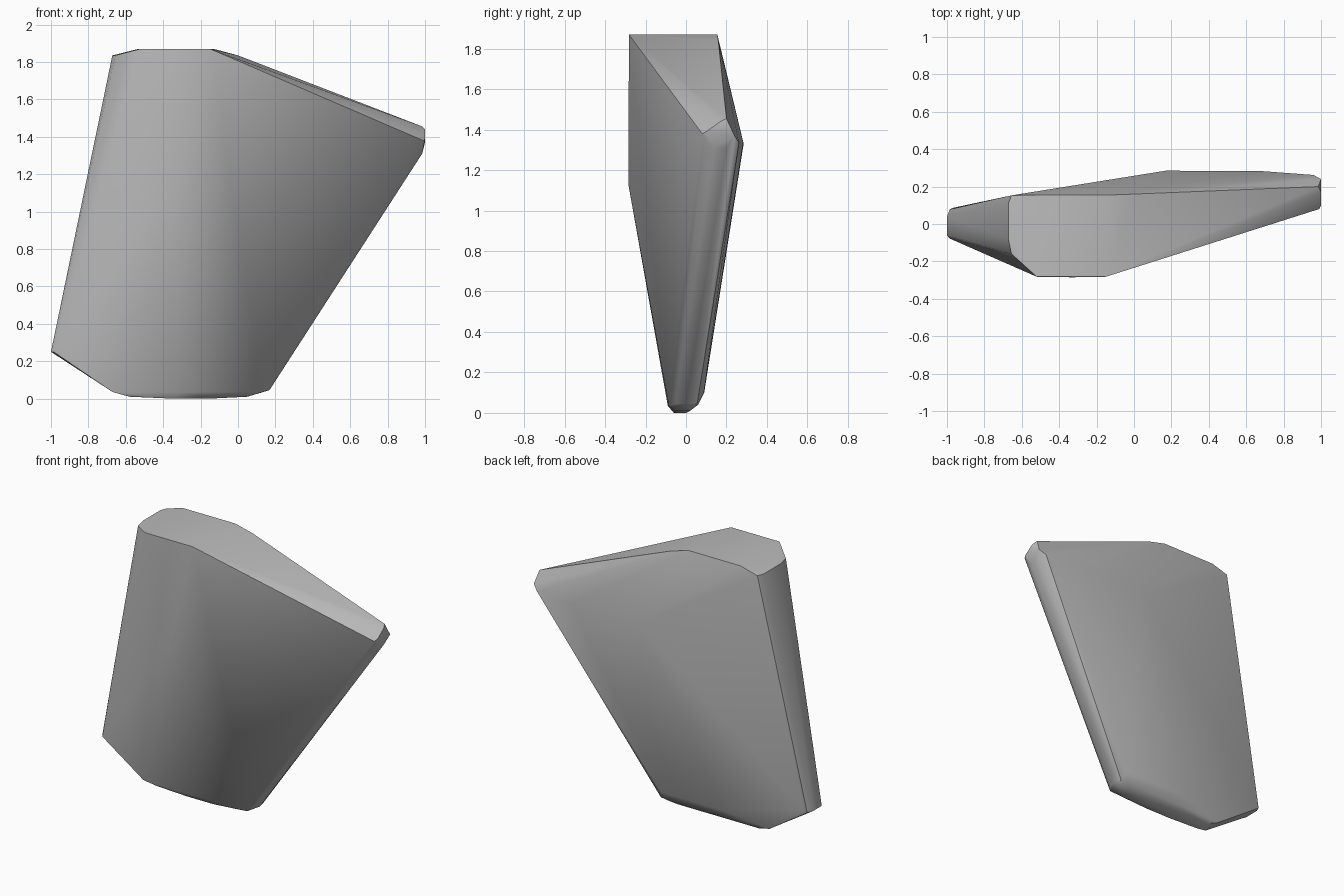
import bpy
import bmesh
import math

# Remove the default cube
default_cube = bpy.data.objects.get("Cube")
if default_cube:
    bpy.data.objects.remove(default_cube, do_unlink=True)


def make_material(name, colour):
    material = bpy.data.materials.new(name)
    material.use_nodes = True
    material.diffuse_color = colour
    for node in material.node_tree.nodes:
        if node.type == "BSDF_PRINCIPLED":
            node.inputs["Base Color"].default_value = colour
            node.inputs["Roughness"].default_value = 0.6
    return material


def hull_object(name, groups, material):
    """Wrap the corner groups of a faceted block in one tight skin."""
    bm = bmesh.new()
    for group in groups:
        for corner in group:
            bm.verts.new(corner)
    result = bmesh.ops.convex_hull(bm, input=bm.verts[:])
    loose = [v for v in bm.verts if not v.link_faces]
    bmesh.ops.delete(bm, geom=loose, context="VERTS")
    # Join facets that lie almost in one plane
    bmesh.ops.dissolve_limit(bm, angle_limit=math.radians(0.5),
                             verts=bm.verts[:], edges=bm.edges[:])
    bmesh.ops.recalc_face_normals(bm, faces=bm.faces[:])
    mesh = bpy.data.meshes.new(name)
    bm.to_mesh(mesh)
    bm.free()
    mesh.materials.append(material)
    block = bpy.data.objects.new(name, mesh)
    bpy.context.collection.objects.link(block)
    return block


def at_height(height, *plan):
    """Corners that share one height."""
    return [(x, y, height) for x, y in plan]


# Flat top and its chamfered left end
top_face = at_height(1.87, (-.52, -.282), (-.15, -.282), (-.13, .155), (-.53, .155))
top_left_rim = at_height(1.835, (-.655, -.16), (-.672, -.08), (-.672, .11), (-.655, .153))
top_slope = [(0, .16, 1.835)]

# Ridges on the broad front and back faces
front_peak = [(-.33, -.285, 1.13)]
back_ridge = [(.17, .285, 1.33), (.68, .283, 1.335)]

# Rounded tip on the high side
tip_upper = [(.99, .08, 1.38), (1, .1, 1.39), (1, .17, 1.44), (.985, .2, 1.455), (1, .24, 1.37)]
tip_lower = [(.96, .085, 1.31), (.985, .14, 1.31), (.98, .2, 1.31), (.96, .262, 1.335)]

# Rounded low corner on the left side
left_corner = at_height(.25, (-.985, -.078), (-1, -.06), (-1, .04), (-.985, .078))
left_back = [(-.965, .087, .27)]

# Rounded base, from the floor up to the front and back rims
base_floor = at_height(0, (-.35, -.06), (-.35, 0), (-.15, -.06), (-.15, 0))
base_ends = at_height(.01, (-.58, -.06), (-.58, .02), (.05, -.05), (.05, .02))
front_rim = at_height(.035, (-.67, -.08), (-.3, -.09), (.13, -.085))
back_rim = at_height(.04, (-.67, .04), (-.3, .057), (.1, .06))
back_heel = at_height(.1, (-.35, .09), (.13, .088))
right_corner = at_height(.045, (.155, -.05), (.168, 0), (.155, .055))

stone_grey = make_material("stone_grey", (0.5, 0.5, 0.5, 1))
block = hull_object(
    "faceted_stone",
    [top_face, top_left_rim, top_slope, front_peak, back_ridge, tip_upper, tip_lower,
     left_corner, left_back, base_floor, base_ends, front_rim, back_rim, back_heel,
     right_corner],
    stone_grey)

# Soft shading across shallow facets, crisp at the main edges
bpy.ops.object.select_all(action="DESELECT")
block.select_set(True)
bpy.context.view_layer.objects.active = block
bpy.ops.object.shade_smooth_by_angle(angle=math.radians(32))
